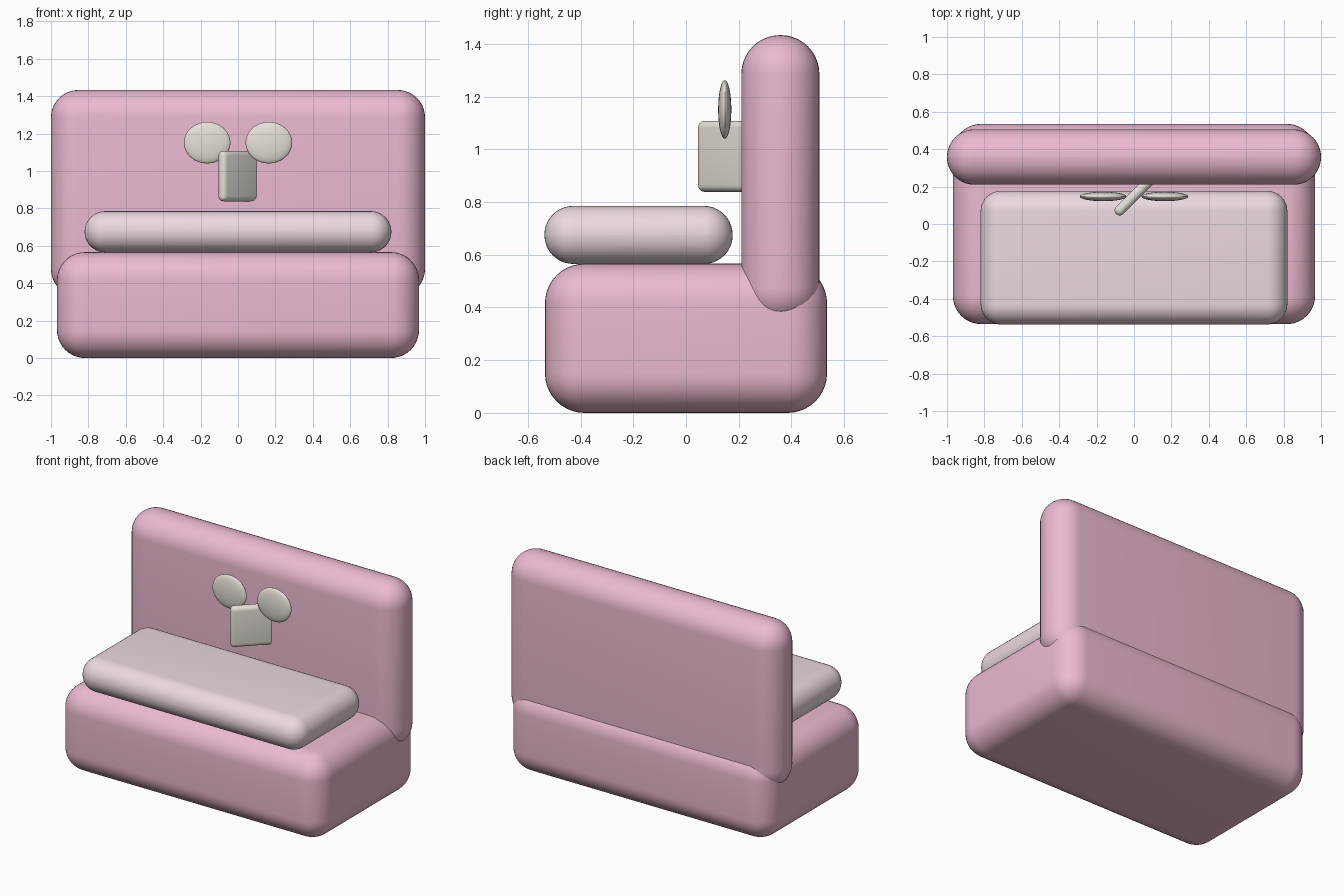
import bpy, math

if "Cube" in bpy.data.objects:
    bpy.data.objects.remove(bpy.data.objects["Cube"])


def material(name, rgb):
    m = bpy.data.materials.new(name)
    m.diffuse_color = (*rgb, 1)
    m.use_nodes = True
    m.node_tree.nodes["Principled BSDF"].inputs["Base Color"].default_value = m.diffuse_color
    return m


pink = material("pink fabric", (0.84, 0.49, 0.64))
pale = material("pale pink fabric", (0.84, 0.69, 0.75))
cream = material("cream", (0.80, 0.75, 0.69))


def finish(ob, name, mat):
    ob.name = name
    ob.data.materials.append(mat)
    bpy.ops.object.shade_smooth_by_angle(angle=math.radians(35))
    return ob


def rounded_box(name, center, size, radius, mat, turn=0, segments=10):
    bpy.ops.mesh.primitive_cube_add(size=1, location=center)
    ob = bpy.context.object
    ob.scale = size
    bpy.ops.object.transform_apply(location=False, rotation=False, scale=True)
    bev = ob.modifiers.new("round", 'BEVEL')
    bev.width = radius
    bev.segments = segments
    bev.limit_method = 'NONE'
    bpy.ops.object.modifier_apply(modifier=bev.name)
    ob.rotation_euler.z = turn
    return finish(ob, name, mat)


# Upholstered body
rounded_box("base", (0, 0, 0.283), (1.936, 1.07, 0.566), 0.15, pink)
rounded_box("backrest", (0, 0.358, 0.881), (2.0, 0.296, 1.104), 0.147, pink)
rounded_box("seat_cushion", (0, -0.18, 0.675), (1.64, 0.714, 0.22), 0.109, pale)

# Bow: knot turned 45 degrees, with two flattened loops
rounded_box("bow_knot", (0, 0.15, 0.973), (0.27, 0.055, 0.27), 0.026, cream,
            turn=math.radians(45), segments=5)
for side, label in ((-1, "left"), (1, "right")):
    bpy.ops.mesh.primitive_uv_sphere_add(segments=32, ring_count=16, radius=1,
                                         location=(side * 0.165, 0.147, 1.151))
    bpy.context.object.scale = (0.125, 0.025, 0.111)
    bpy.ops.object.transform_apply(location=False, rotation=False, scale=True)
    finish(bpy.context.object, "bow_loop_" + label, cream)
